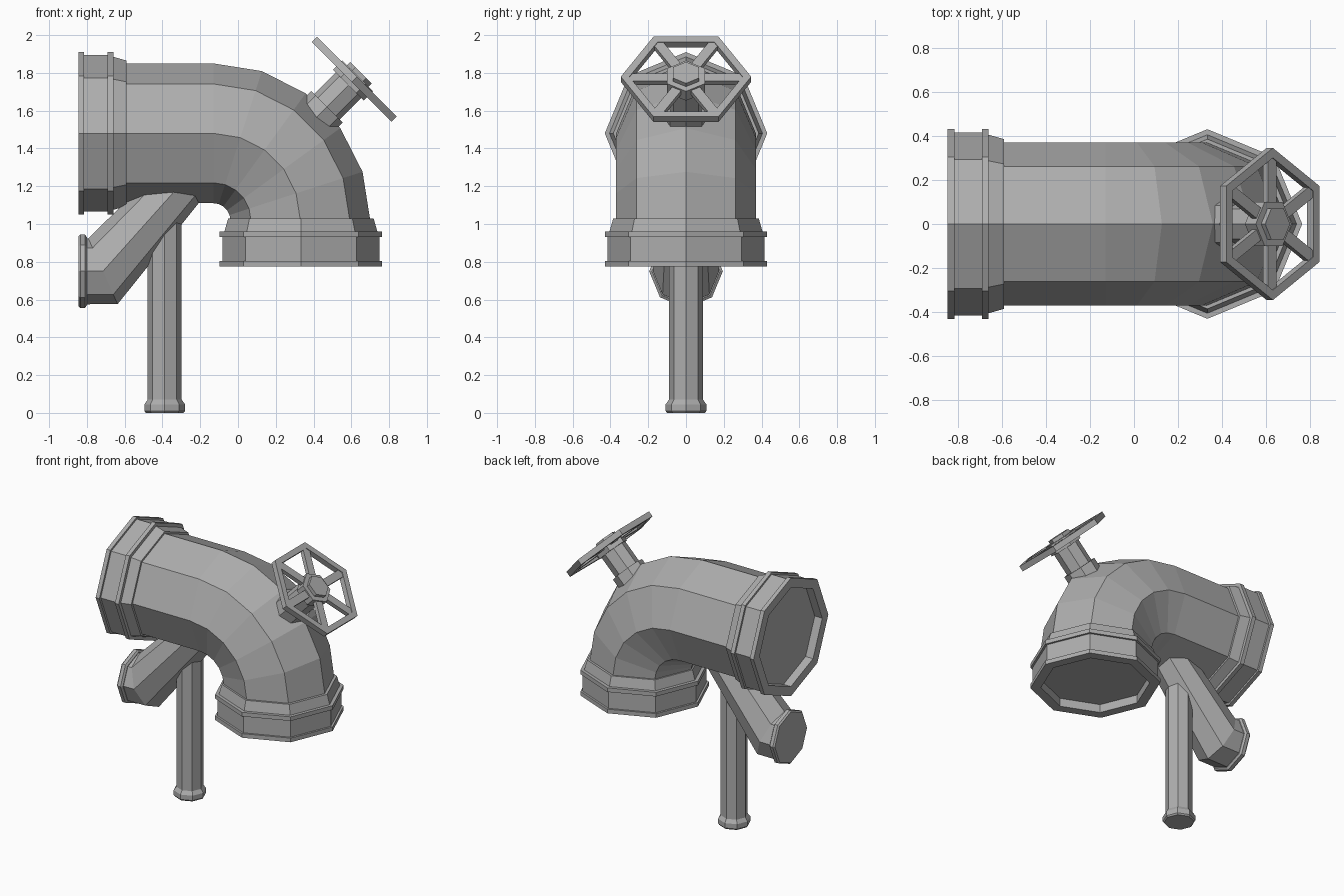
import bpy, bmesh
from math import sin, cos, pi, radians
from mathutils import Vector

if "Cube" in bpy.data.objects:
    bpy.data.objects.remove(bpy.data.objects["Cube"])

metal = bpy.data.materials.new("grey metal")
metal.use_nodes = True
GREY = (0.42, 0.42, 0.42, 1)
metal.diffuse_color = GREY
metal.node_tree.nodes["Principled BSDF"].inputs["Base Color"].default_value = GREY

Y = Vector((0, 1, 0))


def heading(deg):
    """Unit vector in the xz plane, measured from +x towards +z."""
    return Vector((cos(radians(deg)), 0, sin(radians(deg))))


def finish(name, bm):
    bmesh.ops.recalc_face_normals(bm, faces=bm.faces)
    mesh = bpy.data.meshes.new(name)
    bm.to_mesh(mesh)
    bm.free()
    mesh.materials.append(metal)
    obj = bpy.data.objects.new(name, mesh)
    bpy.context.collection.objects.link(obj)
    return obj


def loft(name, rings, sides=8, turn=0, closed=False):
    """Skin rings of (centre, heading, radius, mitre stretch)."""
    bm = bmesh.new()
    loops = []
    for centre, deg, radius, stretch in rings:
        up = heading(deg).cross(Y) * stretch
        angles = [2 * pi * i / sides + turn for i in range(sides)]
        loops.append([bm.verts.new(centre + (Y * cos(a) + up * sin(a)) * radius)
                      for a in angles])
    pairs = list(zip(loops, loops[1:]))
    if closed:
        pairs.append((loops[-1], loops[0]))
    else:
        bm.faces.new(loops[0])
        bm.faces.new(loops[-1])
    for a, b in pairs:
        for i in range(sides):
            j = (i + 1) % sides
            bm.faces.new((a[i], a[j], b[j], b[i]))
    return finish(name, bm)


def turned(name, start, deg, profile, **options):
    """Straight part from a profile of (distance, radius)."""
    start = Vector(start)
    return loft(name, [(start + heading(deg) * d, deg, r, 1) for d, r in profile], **options)


# Main pipe with a quarter bend
bend = Vector((-0.13, 0, 1.02))
rings = [(Vector((-0.75, 0, 1.48)), 0, 0.37, 1)]
for step in range(6):
    a = 18 * step
    rings.append((bend + heading(90 - a) * 0.46, -a, 0.37, 1))
rings.append((Vector((0.33, 0, 0.88)), -90, 0.37, 1))
loft("main_pipe", rings)

# Recessed end flanges
flange = [(0.06, 0.36), (0, 0.36), (0, 0.43), (0.03, 0.43), (0.03, 0.415), (0.155, 0.415),
          (0.155, 0.43), (0.185, 0.43), (0.185, 0.405), (0.255, 0.385)]
turned("inlet_flange", (-0.845, 0, 1.48), 0, flange)
turned("outlet_flange", (0.333, 0, 0.775), 90, flange)

# Angled branch pipe and its end cap
loft("branch_pipe", [(Vector((-0.82, 0, 0.75)), 0, 0.175, 1),
                     (Vector((-0.715, 0, 0.75)), 24, 0.175, 1.09),
                     (Vector((-0.25, 0, 1.27)), 48, 0.133, 1)])
turned("branch_cap", (-0.845, 0, 0.75), 0,
       [(0, 0.185), (0.01, 0.195), (0.035, 0.195), (0.045, 0.18)])

# Support post with foot
turned("support_post", (-0.388, 0, 0), 90,
       [(0, 0.1), (0.01, 0.108), (0.045, 0.108), (0.07, 0.09), (1.3, 0.09)])

# Valve stem and wheel on the outside of the bend
seat = bend + heading(45) * 0.82
turned("valve_stem", seat, 45,
       [(-0.06, 0.118), (0.03, 0.118), (0.03, 0.095), (0.2, 0.095)])
turned("wheel_rim", seat, 45,
       [(0.215, 0.345), (0.255, 0.345), (0.255, 0.3), (0.215, 0.3)], sides=6, closed=True)
turned("wheel_hub", seat, 45,
       [(0.19, 0.115), (0.26, 0.115), (0.26, 0.08), (0.285, 0.08)], sides=6, turn=pi / 6)

# Wheel spokes
for n in range(6):
    a = n * pi / 3
    up = heading(45).cross(Y)
    out = Y * cos(a) + up * sin(a)
    side = up * cos(a) - Y * sin(a)
    bm = bmesh.ops.create_cube
    spoke = bmesh.new()
    bm(spoke, size=1)
    for v in spoke.verts:
        x, y, z = v.co
        v.co = seat + out * (0.2 + x * 0.24) + side * y * 0.055 + heading(45) * (0.235 + z * 0.03)
    finish("wheel_spoke_%d" % (n + 1), spoke)
